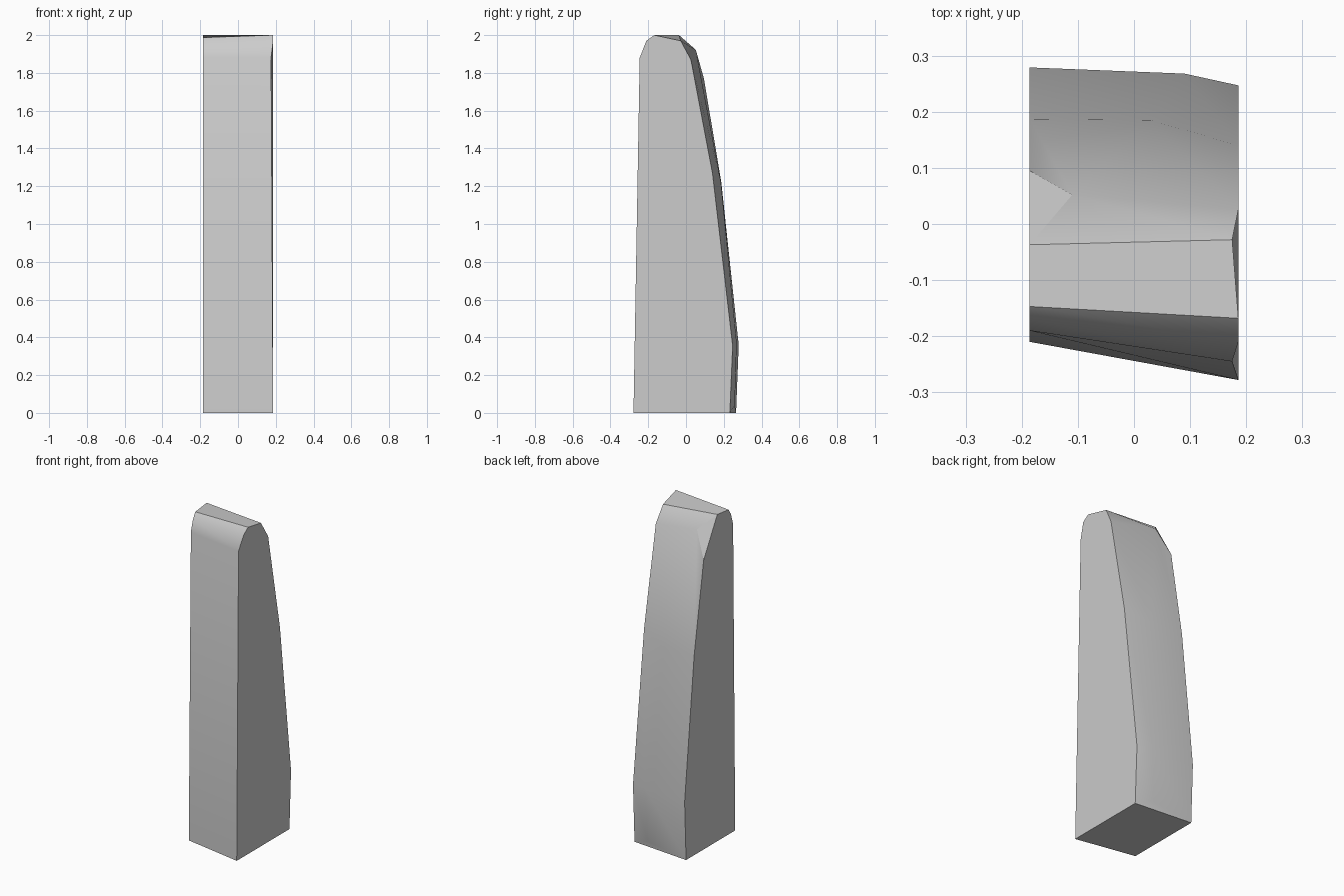
import bpy, bmesh
from math import radians

cube = bpy.data.objects.get("Cube")
if cube:
    bpy.data.objects.remove(cube, do_unlink=True)

# Plain stone grey
stone = bpy.data.materials.new("stone_grey")
stone.use_nodes = True
stone.diffuse_color = (0.6, 0.6, 0.6, 1)
stone.node_tree.nodes["Principled BSDF"].inputs["Base Color"].default_value = (0.6, 0.6, 0.6, 1)

# Side outlines, front foot over the top to back foot
left_side = [(.186, -.278, 0), (.175, -.245, 1.88), (.186, -.21, 1.97),
             (.186, -.168, 2), (.175, -.028, 1.97), (.186, .026, 1.87),
             (.186, .14, 1.27), (.186, .247, .355), (.186, .232, 0)]
right_side = [(-.186, y, z) for y, z in [
    (-.21, 0), (-.19, 1.88), (-.17, 1.95), (-.147, 1.987), (-.037, 2),
    (.095, 1.77), (.187, 1.22), (.279, .36), (.265, 0)]]
# Ridge that rounds the back, starting at the chipped corner
back_ridge = [(-.11, .052, 1.922), (.03, .185, 1.22), (.09, .268, .37), (.08, .258, .04)]

bm = bmesh.new()
left, right, ridge = ([bm.verts.new(p) for p in pts]
                      for pts in (left_side, right_side, back_ridge))

# Flat sides
bm.faces.new(left)
bm.faces.new(right)

# Front and rounded top
for i in range(4):
    bm.faces.new((left[i], left[i + 1], right[i + 1], right[i]))

# Top back slope and chipped corner
bm.faces.new((left[4], left[5], ridge[0], right[4]))
bm.faces.new((right[4], ridge[0], right[5]))

# Curved back in two strips
for i in range(3):
    bm.faces.new((left[i + 5], left[i + 6], ridge[i + 1], ridge[i]))
    bm.faces.new((ridge[i], ridge[i + 1], right[i + 6], right[i + 5]))

# Undercut at the back foot, and the base
bm.faces.new((left[8], right[8], ridge[3]))
bm.faces.new((left[0], left[8], right[8], right[0]))

bmesh.ops.recalc_face_normals(bm, faces=bm.faces)
mesh = bpy.data.meshes.new("standing_stone")
bm.to_mesh(mesh)
bm.free()
mesh.materials.append(stone)
stone_block = bpy.data.objects.new("standing_stone", mesh)
bpy.context.collection.objects.link(stone_block)

# Soft shading on the curved back, crisp side edges
bpy.ops.object.select_all(action='DESELECT')
stone_block.select_set(True)
bpy.context.view_layer.objects.active = stone_block
bpy.ops.object.shade_smooth_by_angle(angle=radians(30))
